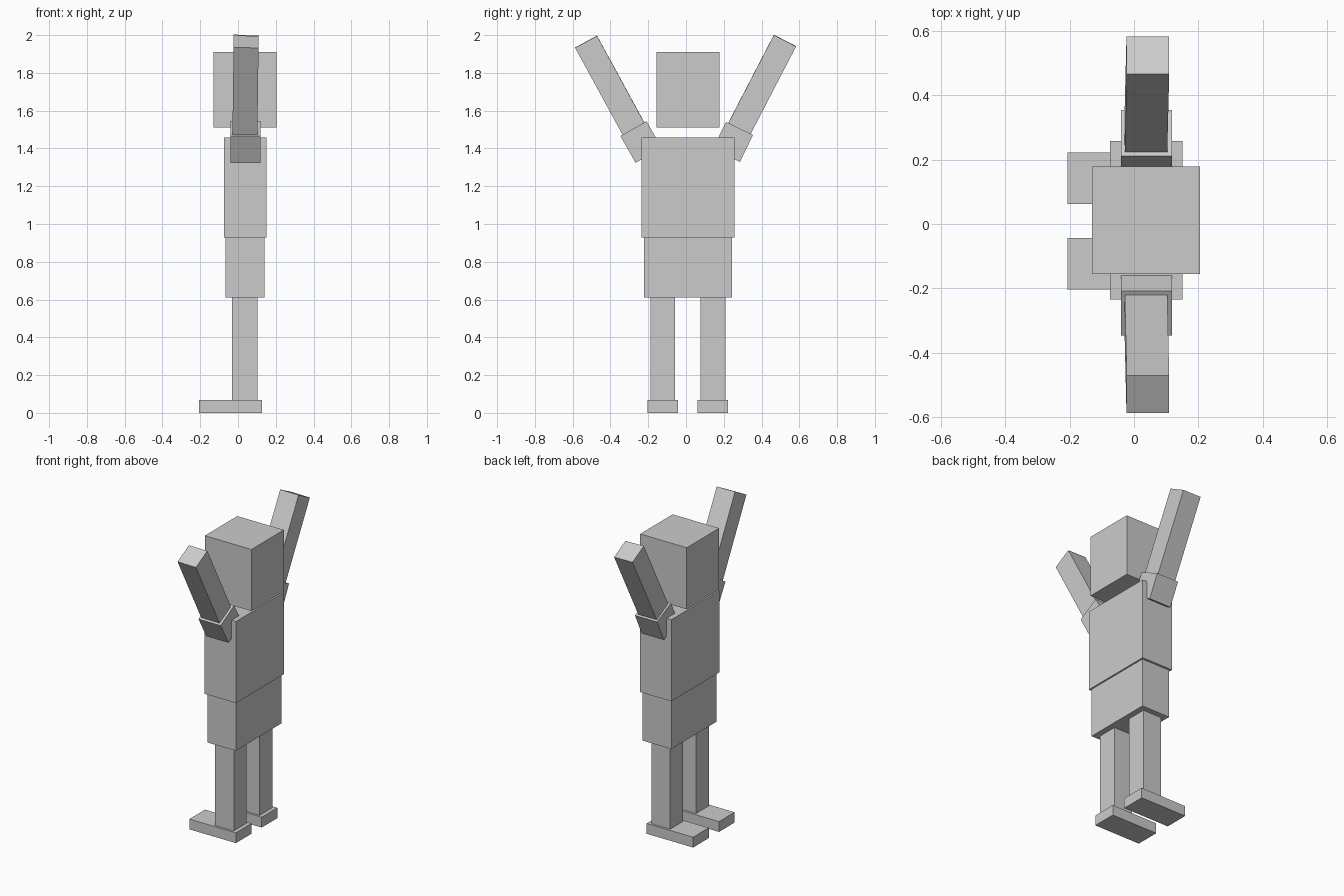
import bpy
from mathutils import Matrix, Vector

default = bpy.data.objects.get("Cube")
if default:
    bpy.data.objects.remove(default, do_unlink=True)

# Single plain grey material
GREY = (0.6, 0.6, 0.6, 1)
mat = bpy.data.materials.new("plain grey")
mat.use_nodes = True
mat.diffuse_color = GREY
bsdf = mat.node_tree.nodes["Principled BSDF"]
bsdf.inputs["Base Color"].default_value = GREY


def block(name, size, matrix):
    """Box of the given size placed by a matrix."""
    bpy.ops.mesh.primitive_cube_add(size=1)
    obj = bpy.context.object
    obj.name = name
    obj.data.transform(matrix @ Matrix.Diagonal((*size, 1)))
    obj.data.materials.append(mat)
    return obj


def box(name, low, high):
    """Upright box between two corners."""
    low, high = Vector(low), Vector(high)
    return block(name, high - low, Matrix.Translation((low + high) / 2))


def limb(name, start, end, width):
    """Square bar running between two end centres."""
    start, end = Vector(start), Vector(end)
    up = (end - start).normalized()
    side = Vector((0, 1, 0)).cross(up).normalized()
    across = up.cross(side)
    turn = Matrix((side, across, up)).transposed().to_4x4()
    place = Matrix.Translation((start + end) / 2)
    return block(name, (width, width, (end - start).length), place @ turn)


# Head and body
box("head", (-0.13, -0.155, 1.51), (0.205, 0.178, 1.91))
box("torso", (-0.075, -0.235, 0.928), (0.15, 0.258, 1.458))
box("hips", (-0.065, -0.222, 0.61), (0.14, 0.244, 0.928))

# Legs and feet, toes toward -x
for side, y in (("left", -0.123), ("right", 0.142)):
    box(side + "_leg", (-0.032, y - 0.066, 0.067), (0.102, y + 0.066, 0.61))
    box(side + "_foot", (-0.207, y - 0.08, 0), (0.127, y + 0.08, 0.067))

# Raised arms: short sleeve with a longer forearm
arms = (
    ("left", (-0.198, 1.363), (-0.278, 1.505), (-0.529, 1.965)),
    ("right", (0.214, 1.363), (0.283, 1.506), (0.524, 1.971)),
)
for side, shoulder, elbow, hand in arms:
    limb(side + "_sleeve", (0.039, *shoulder), (0.039, *elbow), 0.159)
    limb(side + "_forearm", (0.037, *elbow), (0.043, *hand), 0.132)
